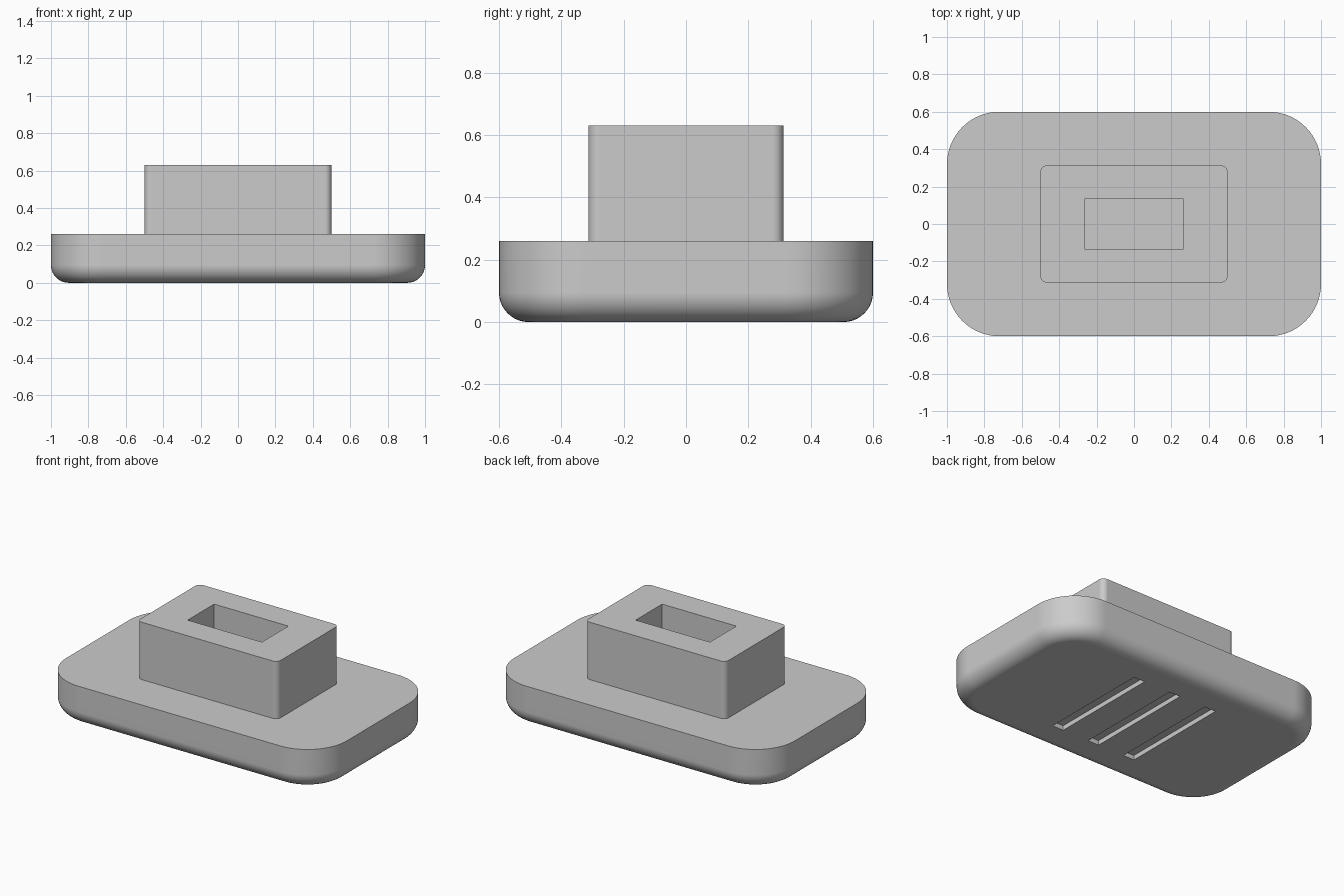
import bpy
import bmesh
from math import radians

# Remove the default cube
cube = bpy.data.objects.get("Cube")
if cube:
    bpy.data.objects.remove(cube, do_unlink=True)

# Single plain grey material
GREY = (0.6, 0.6, 0.6, 1.0)
grey = bpy.data.materials.new("plain grey")
grey.use_nodes = True
grey.diffuse_color = GREY
grey.node_tree.nodes["Principled BSDF"].inputs["Base Color"].default_value = GREY


def block(name, size, z0, z1, corner=0.0, fillet=0.0, x=0.0):
    """Upright block with optional rounded corners and a rounded bottom rim."""
    bm = bmesh.new()
    bmesh.ops.create_cube(bm, size=1.0)
    for v in bm.verts:
        v.co = (v.co.x * size[0] + x, v.co.y * size[1],
                z0 if v.co.z < 0 else z1)
    if corner:
        upright = [e for e in bm.edges
                   if abs(e.verts[0].co.z - e.verts[1].co.z) > 0.01]
        bmesh.ops.bevel(bm, geom=upright, offset=corner, segments=16,
                        profile=0.5, affect='EDGES')
    if fillet:
        rim = [e for e in bm.edges
               if all(abs(v.co.z - z0) < 1e-4 for v in e.verts)]
        bmesh.ops.bevel(bm, geom=rim, offset=fillet, segments=10,
                        profile=0.5, affect='EDGES')
    bmesh.ops.recalc_face_normals(bm, faces=bm.faces)
    mesh = bpy.data.meshes.new(name)
    bm.to_mesh(mesh)
    bm.free()
    mesh.materials.append(grey)
    obj = bpy.data.objects.new(name, mesh)
    bpy.context.collection.objects.link(obj)
    return obj


def select(obj):
    bpy.ops.object.select_all(action='DESELECT')
    obj.select_set(True)
    bpy.context.view_layer.objects.active = obj


def cut(obj, cutter):
    """Carve the cutter out of the object, then discard the cutter."""
    cutter.hide_render = True
    mod = obj.modifiers.new("cut", 'BOOLEAN')
    mod.operation = 'DIFFERENCE'
    mod.solver = 'EXACT'
    mod.object = cutter
    select(obj)
    bpy.ops.object.modifier_apply(modifier=mod.name)
    bpy.data.objects.remove(cutter, do_unlink=True)


def finish(obj):
    """Smooth the rounded areas while keeping flats flat and edges crisp."""
    select(obj)
    bpy.ops.object.shade_smooth_by_angle(angle=radians(30))
    mod = obj.modifiers.new("flat faces", 'WEIGHTED_NORMAL')
    mod.keep_sharp = True


BASE_TOP, POST_TOP = 0.26, 0.63

# Base plate with three grooves underneath
base = block("base", (2.0, 1.2), 0.0, BASE_TOP, corner=0.28, fillet=0.095)
for i in (-1, 0, 1):
    cut(base, block("groove_cutter", (0.08, 0.74), -0.1, 0.03, x=i * 0.27))
finish(base)

# Post with a rectangular socket
post = block("post", (1.0, 0.626), BASE_TOP, POST_TOP, corner=0.035)
cut(post, block("socket_cutter", (0.53, 0.27), BASE_TOP - 0.1, POST_TOP + 0.1))
finish(post)
